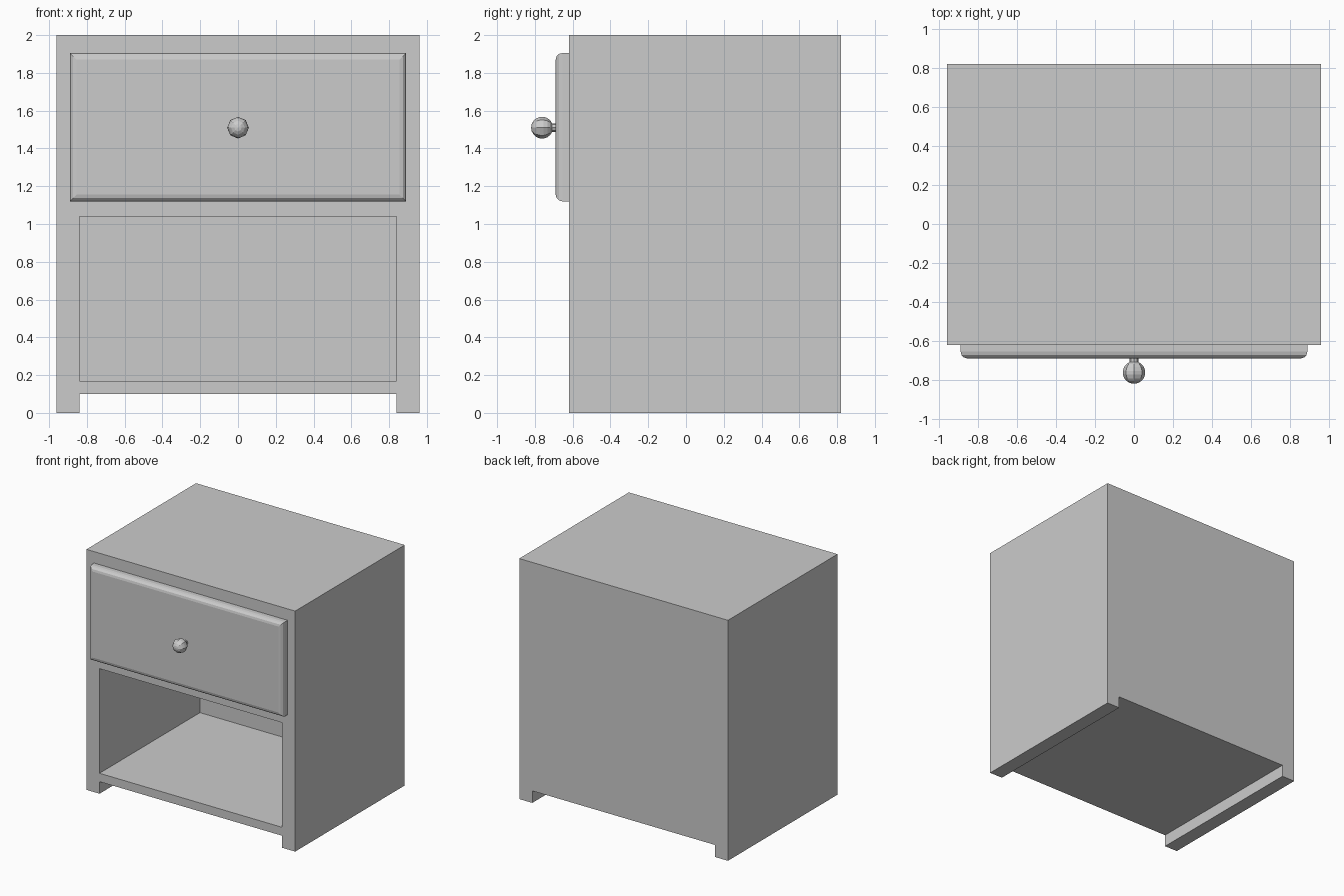
import bpy, bmesh, math

if "Cube" in bpy.data.objects:
    bpy.data.objects.remove(bpy.data.objects["Cube"])

W, FRONT, BACK, H = 0.96, -0.62, 0.82, 2.0
IN_W = 0.84


def finish(name, bm):
    bmesh.ops.recalc_face_normals(bm, faces=bm.faces)
    me = bpy.data.meshes.new(name)
    bm.to_mesh(me)
    bm.free()
    ob = bpy.data.objects.new(name, me)
    bpy.context.collection.objects.link(ob)
    return ob


def extrude_outline(outline, y0, y1):
    """Solid from an (x, z) outline running from y0 to y1."""
    bm = bmesh.new()
    face = bm.faces.new([bm.verts.new((x, y0, z)) for x, z in outline])
    ext = bmesh.ops.extrude_face_region(bm, geom=[face])
    for v in ext["geom"]:
        if isinstance(v, bmesh.types.BMVert):
            v.co.y = y1
    return bm


def rect(w, z0, z1):
    return [(-w, z0), (w, z0), (w, z1), (-w, z1)]


# cabinet body with runner feet along both sides
half = [(IN_W, 0.10), (IN_W, 0), (W, 0), (W, H)]
outline = half + [(-x, z) for x, z in reversed(half)]
cabinet = finish("cabinet", extrude_outline(outline, FRONT, BACK))

# open compartment below the drawer
cutter = finish("compartment_cutter",
                extrude_outline(rect(IN_W, 0.17, 1.04), FRONT - 0.1, 0.70))
cutter.hide_render = True
mod = cabinet.modifiers.new("compartment", "BOOLEAN")
mod.object, mod.operation, mod.solver = cutter, "DIFFERENCE", "EXACT"
bpy.context.view_layer.objects.active = cabinet
bpy.ops.object.modifier_apply(modifier=mod.name)
bpy.data.objects.remove(cutter)

# drawer front with rounded front edges
y_face = -0.69
bm = extrude_outline(rect(0.89, 1.12, 1.905), y_face, FRONT)
edges = [e for e in bm.edges if all(abs(v.co.y - y_face) < 1e-4 for v in e.verts)]
bmesh.ops.bevel(bm, geom=edges, offset=0.035, segments=3, profile=0.5,
                affect="EDGES", clamp_overlap=True)
finish("drawer_front", bm)

# knob: stem and ball turned around the y axis
R, SIDES, RINGS, YC, ZC, STEM = 0.058, 8, 8, -0.762, 1.51, 0.022
profile = [(STEM, y_face + 0.01)]
start = math.asin(STEM / R)
for i in range(RINGS):
    a = start + (math.pi - start) * i / RINGS
    profile.append((R * math.sin(a), YC + R * math.cos(a)))
bm = bmesh.new()
rings = [[bm.verts.new((r * math.cos(math.tau * k / SIDES), y,
                        ZC + r * math.sin(math.tau * k / SIDES)))
          for k in range(SIDES)] for r, y in profile]
for a, b in zip(rings, rings[1:]):
    for k in range(SIDES):
        n = (k + 1) % SIDES
        bm.faces.new((a[k], a[n], b[n], b[k]))
tip = bm.verts.new((0, YC - R, ZC))
for k in range(SIDES):
    bm.faces.new((rings[-1][k], rings[-1][(k + 1) % SIDES], tip))
bm.faces.new(rings[0])
finish("drawer_knob", bm)
